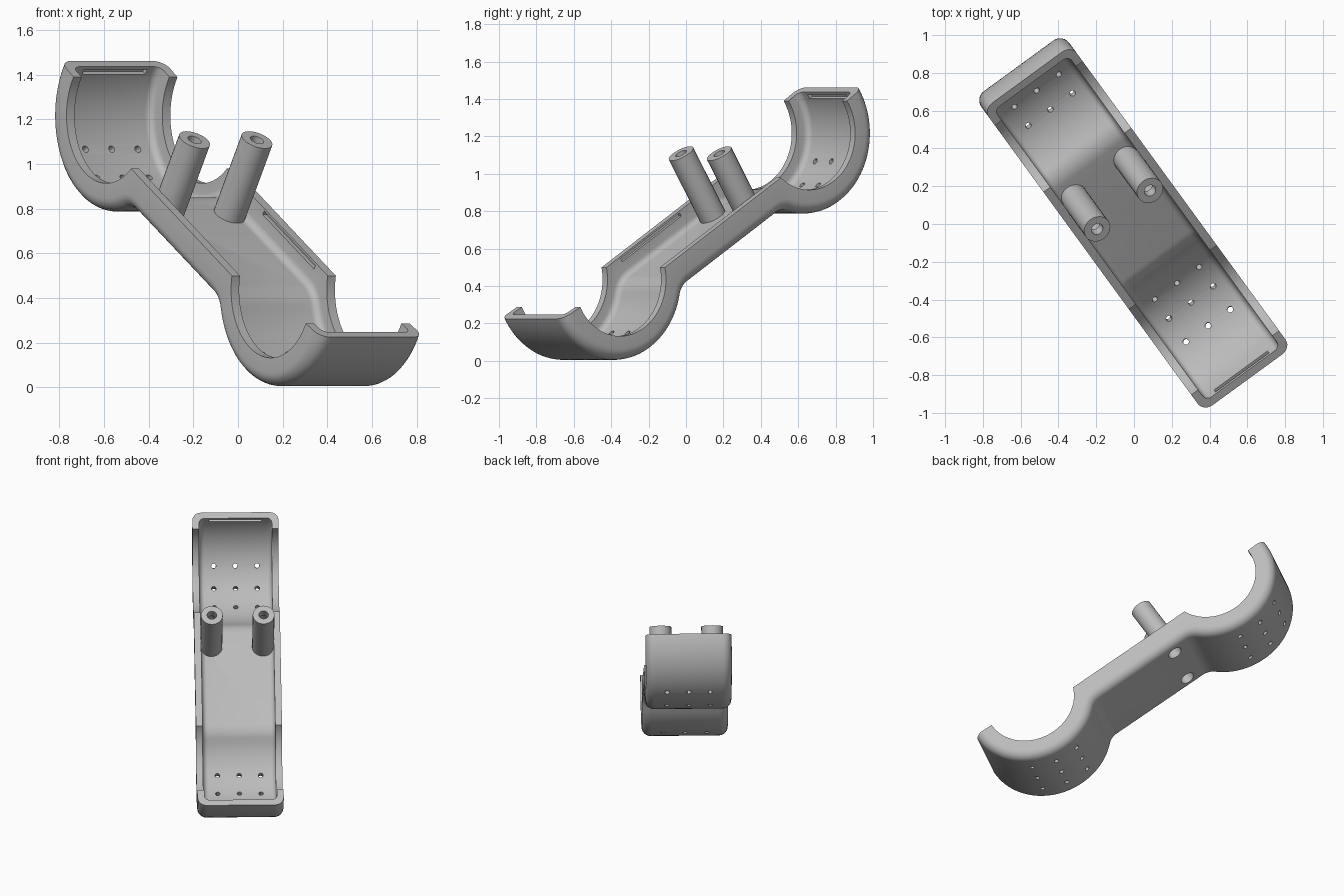
import bpy, bmesh
from math import sin, cos, radians, pi
from mathutils import Matrix, Vector

old = bpy.data.objects.get("Cube")
if old:
    bpy.data.objects.remove(old)

grey = bpy.data.materials.new("plain grey")
grey.use_nodes = True
grey.diffuse_color = (0.5, 0.5, 0.5, 1)
grey.node_tree.nodes["Principled BSDF"].inputs["Base Color"].default_value = (0.5, 0.5, 0.5, 1)

# Local frame: x along the bar, y across it, z out of the open side
TILT = radians(32)
run = Vector((-0.589, 0.808, 0)).normalized()
up = Vector((0, 0, 1))
along = run * cos(TILT) + up * sin(TILT)
out = up * cos(TILT) - run * sin(TILT)
across = out.cross(along)
PLACE = Matrix((along, across, out)).transposed().to_4x4()
PLACE.translation = run * -0.03 + up * 0.843

HALF_W, WALL = 0.288, 0.045
CUP_U, CUP_V, CUP_R, OPEN_R = 0.738, -0.02, 0.43, 0.303
BAR_V, BLEND_R = -0.28, 0.1


def polar(deg):
    return Vector((cos(radians(deg)), sin(radians(deg))))


def finish(bm, name):
    bmesh.ops.recalc_face_normals(bm, faces=bm.faces)
    bm.transform(PLACE)
    mesh = bpy.data.meshes.new(name)
    bm.to_mesh(mesh)
    bm.free()
    mesh.materials.append(grey)
    obj = bpy.data.objects.new(name, mesh)
    bpy.context.collection.objects.link(obj)
    return obj


def activate(obj):
    bpy.ops.object.select_all(action='DESELECT')
    obj.select_set(True)
    bpy.context.view_layer.objects.active = obj


def smooth(obj):
    activate(obj)
    bpy.ops.object.shade_smooth_by_angle(angle=radians(30))


def loft(bm, rings, closed=False):
    n = len(rings[0])
    pairs = list(zip(rings, rings[1:])) + ([(rings[-1], rings[0])] if closed else [])
    for a, b in pairs:
        for i in range(n):
            j = (i + 1) % n
            bm.faces.new((a[i], a[j], b[j], b[i]))


# Stations along the shell: outer point, inward normal, top of side wall
def half_path():
    cup = Vector((CUP_U, CUP_V))
    blend_v = BAR_V - BLEND_R
    drop = CUP_V - blend_v
    reach = ((CUP_R + BLEND_R) ** 2 - drop ** 2) ** 0.5
    blend = Vector((CUP_U - reach, blend_v))
    tangent = 42.8
    path = []
    steps = 36
    for i in range(steps + 1):
        t = 2.7 + (tangent - 180 - 2.7) * i / steps
        d = polar(t)
        path.append((cup + d * CUP_R, -d, cup + d * OPEN_R))
    steps = 8
    for i in range(1, steps + 1):
        f = i / steps
        d = polar(tangent + (90 - tangent) * f)
        top = cup + polar(tangent - 180 + (19.7 - tangent) * f) * OPEN_R
        path.append((blend + d * BLEND_R, d, top))
    return path


def flip(v):
    return Vector((-v.x, v.y))


# Rounded U section as (width, depth); depth None is the wall top
def u_section():
    def corner(half, base, r):
        return [(half - r + r * cos(a), base + r - r * sin(a))
                for a in (pi / 2 * k / 6 for k in range(7))]
    outer = corner(HALF_W, 0, 0.06)
    inner = corner(HALF_W - WALL, WALL, 0.035)
    half_out = [(HALF_W, None)] + outer
    half_in = [(HALF_W - WALL, None)] + inner
    mirror = lambda pts: [(-w, d) for w, d in reversed(pts)]
    return half_out + mirror(half_out) + list(reversed(mirror(half_in))) + list(reversed(half_in))


def build_shell():
    path = half_path()
    path += [tuple(flip(v) for v in station) for station in reversed(path)]
    section = u_section()
    bm = bmesh.new()
    rings = []
    for o, n, top in path:
        ring = []
        for w, d in section:
            p = top if d is None else o + n * d
            ring.append(bm.verts.new((p.x, w, p.y)))
        rings.append(ring)
    loft(bm, rings)
    bm.faces.new(rings[0])
    bm.faces.new(rings[-1])
    return finish(bm, "curved_shell")


# Cutters: vent holes, screw openings and snap grooves
BOSS_U, BOSS_W = 0.245, 0.173


def add_rod(bm, pos, direction, radius, length, sides):
    rot = Vector(direction).to_track_quat('Z', 'Y').to_matrix().to_4x4()
    bmesh.ops.create_cone(bm, cap_ends=True, segments=sides, radius1=radius, radius2=radius,
                          depth=length, matrix=Matrix.Translation(pos) @ rot)


def add_box(bm, pos, size):
    bmesh.ops.create_cube(bm, size=1, matrix=Matrix.Translation(pos) @ Matrix.Diagonal((*size, 1)))


def build_cutters():
    bm = bmesh.new()
    for side in (-1, 1):
        for angle in (35, 12, -10):
            d = Vector((side * sin(radians(angle)), 0, -cos(radians(angle))))
            for w in (-0.145, 0, 0.145):
                pos = Vector((side * CUP_U, w, CUP_V)) + d * 0.41
                add_rod(bm, pos, d, 0.016, 0.12, 12)
        add_rod(bm, (BOSS_U, side * BOSS_W, BAR_V), (0, 0, 1), 0.048, 0.2, 24)
        add_box(bm, (side * 1.125, 0, -0.03), (0.04, 0.35, 0.024))
        add_box(bm, (-0.118, side * 0.25, -0.142), (0.46, 0.03, 0.02))
    return finish(bm, "hole_cutters")


shell = build_shell()
cutter = build_cutters()
mod = shell.modifiers.new("openings", 'BOOLEAN')
mod.operation = 'DIFFERENCE'
mod.solver = 'EXACT'
mod.object = cutter
activate(shell)
bpy.ops.object.modifier_apply(modifier=mod.name)
bpy.data.objects.remove(cutter)
smooth(shell)


# Hollow screw posts, wide bore below and narrow bore at the top
def build_post(name, w):
    profile = [(0.048, -0.262), (0.073, -0.262), (0.073, 0.16),
               (0.032, 0.16), (0.032, 0.1), (0.048, 0.1)]
    bm = bmesh.new()
    sides = 24
    rings = []
    for k in range(sides):
        a = 2 * pi * k / sides
        rings.append([bm.verts.new((BOSS_U + r * cos(a), w + r * sin(a), v)) for r, v in profile])
    loft(bm, rings, closed=True)
    smooth(finish(bm, name))


build_post("left_screw_post", -BOSS_W)
build_post("right_screw_post", BOSS_W)
